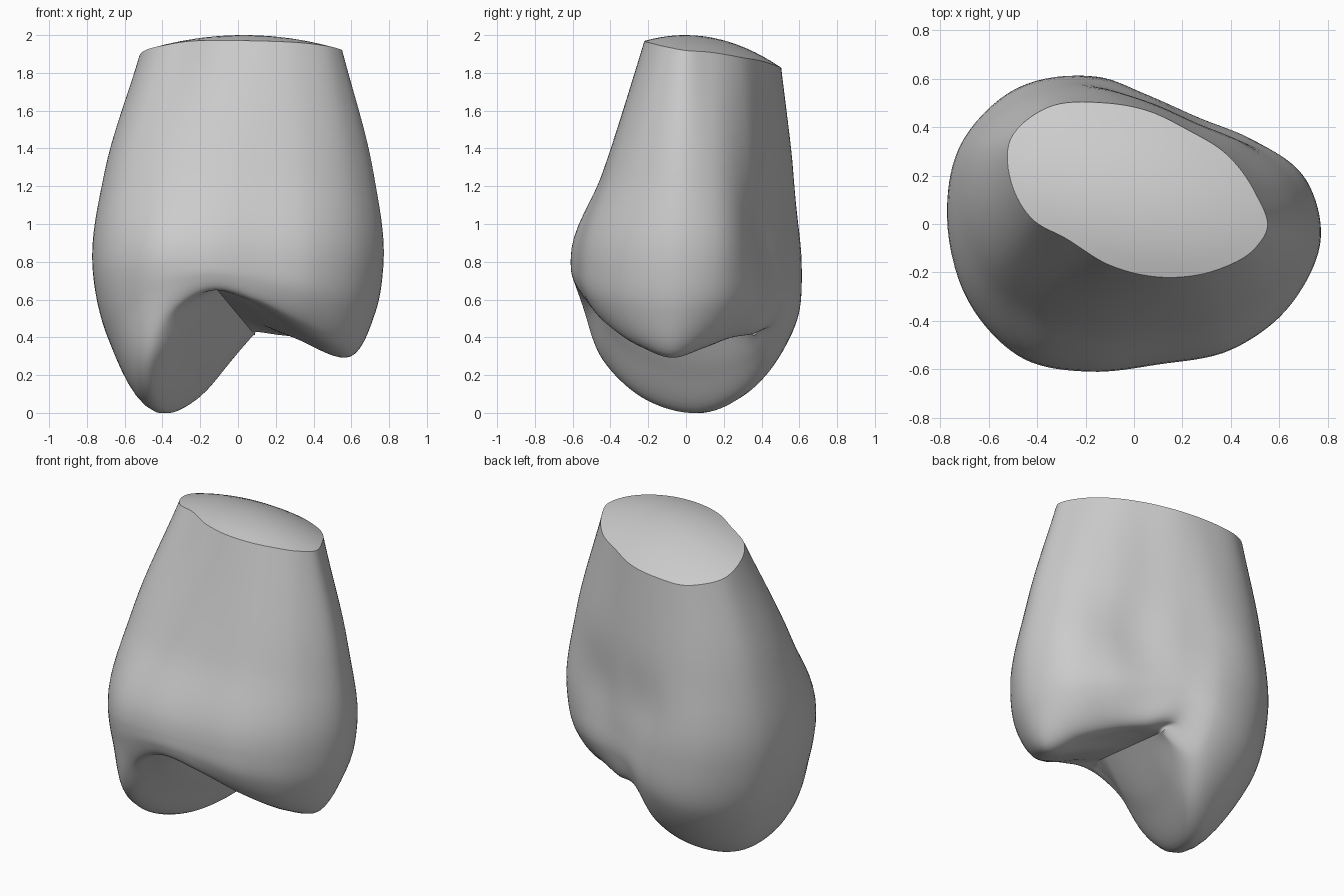
import bpy
import bmesh
from math import exp
from mathutils import Vector

default_cube = bpy.data.objects.get("Cube")
if default_cube:
    bpy.data.objects.remove(default_cube, do_unlink=True)

AROUND_STEPS = 8
DOWN_STEPS = 8
CAP_RINGS = 8

# Outlines, counter-clockwise from the model's left side
neck = [(.55, -.02), (.5, .13), (.38, .29), (.22, .39), (.05, .47),
        (-.12, .5), (-.36, .48), (-.51, .35), (-.5, .15), (-.42, .02),
        (-.28, -.06), (-.1, -.17), (.12, -.22), (.34, -.19), (.5, -.1)]
belly = [(.77, -.05), (.71, .18), (.5, .36), (.25, .46), (.05, .54),
         (-.15, .61), (-.48, .56), (-.72, .31), (-.77, .02), (-.66, -.36),
         (-.45, -.56), (-.18, -.61), (.1, -.58), (.4, -.52), (.65, -.33)]
# Biting edge, with the long cusp on the right and the short one on the left
rim = [(.6, -.07, .3), (.53, .1, .35), (.36, .24, .4), (.19, .36, .42),
       (.05, .45, .45), (-.07, .43, .27), (-.2, .27, .09), (-.36, .05, 0),
       (-.46, -.23, .08), (-.47, -.44, .28), (-.35, -.54, .55),
       (-.15, -.56, .65), (.1, -.53, .6), (.35, -.43, .48), (.53, -.25, .36)]


def dome(x, y):
    return 2 - .3 * (x - .03) ** 2 - .7 * y * y - .2 * x * y


def blend(a, b, fx, fy, fz):
    return Vector(p + (q - p) * f for p, q, f in zip(a, b, (fx, fy, fz)))


def tangent(a, b, c):
    """Slope at b, allowing for uneven spacing."""
    before, after = (b - a).length, (c - b).length
    if not before or not after:
        return (c - a) / (before + after)
    return ((b - a) / before * after + (c - b) / after * before) / (before + after)


def spline(points, steps, closed):
    """Smooth curve through the points."""
    n = len(points)
    result = []
    for i in range(n if closed else n - 1):
        a, b, c, d = (points[k % n] if closed else points[max(0, min(n - 1, k))]
                      for k in range(i - 1, i + 3))
        span = (c - b).length
        start, end = tangent(a, b, c) * span, tangent(b, c, d) * span
        for s in range(steps):
            t = s / steps
            ease = t * t * (3 - 2 * t)
            result.append(b.lerp(c, ease) + start * t * (1 - t) ** 2
                          - end * t * t * (1 - t))
    if not closed:
        result.append(points[-1].copy())
    return result


def dent(p, centre, size, depth):
    """Push a soft hollow into the back wall."""
    falloff = exp(-(p - Vector(centre)).length_squared / size ** 2)
    return p - Vector((.3, .95, 0)) * depth * falloff


# Control columns running from the neck, over the rim and into the groove
columns = []
for (nx, ny), (bx, by), edge in zip(neck, belly, rim):
    low = Vector(edge)
    top = Vector((nx, ny, dome(nx, ny)))
    wide = Vector((bx, by, .76 + .08 * low.z))
    shoulder = blend(top, wide, .76, .6, 0)
    shoulder.z = 1.27
    flank = blend(wide, low, .25, .13, .52)
    groove = Vector((.2 * low.y, .8 * low.y, .52 - .24 * low.y))
    inner = blend(low, groove, .5, .5, .42)
    columns.append([top, shoulder, wide, flank, low, inner, groove])

rings = [spline(list(ring), AROUND_STEPS, True) for ring in zip(*columns)]
walls = [spline(list(column), DOWN_STEPS, False) for column in zip(*rings)]
for wall in walls:
    for i in range(1, len(wall)):
        wall[i] = dent(wall[i], (.36, .42, .97), .24, .045)
        wall[i] = dent(wall[i], (-.08, .58, 1.02), .2, .025)

# Domed cut face above the neck, then the wall below it
middle = Vector((0, .14, dome(0, .14)))
for wall in walls:
    edge = wall[0]
    edge.z = dome(edge.x, edge.y)
    cap = []
    for k in range(1, CAP_RINGS):
        p = middle.lerp(edge, k / CAP_RINGS)
        p.z = dome(p.x, p.y)
        cap.append(p)
    wall[:0] = cap

bm = bmesh.new()
centre = bm.verts.new(middle)
grid = [[bm.verts.new(p) for p in wall] for wall in walls]
for a, b in zip(grid, grid[1:] + grid[:1]):
    bm.faces.new((centre, a[0], b[0]))
    for i in range(len(a) - 1):
        bm.faces.new((a[i], a[i + 1], b[i + 1], b[i]))
mesh = bpy.data.meshes.new("tooth_crown")
bm.to_mesh(mesh)
bm.free()

enamel = bpy.data.materials.new("light_grey")
enamel.use_nodes = True
colour = (.6, .6, .6, 1)
enamel.diffuse_color = colour
enamel.node_tree.nodes["Principled BSDF"].inputs["Base Color"].default_value = colour
mesh.materials.append(enamel)

crown = bpy.data.objects.new("tooth_crown", mesh)
bpy.context.collection.objects.link(crown)
bpy.ops.object.select_all(action="DESELECT")
crown.select_set(True)
bpy.context.view_layer.objects.active = crown
bpy.ops.object.shade_smooth_by_angle(angle=.6)
